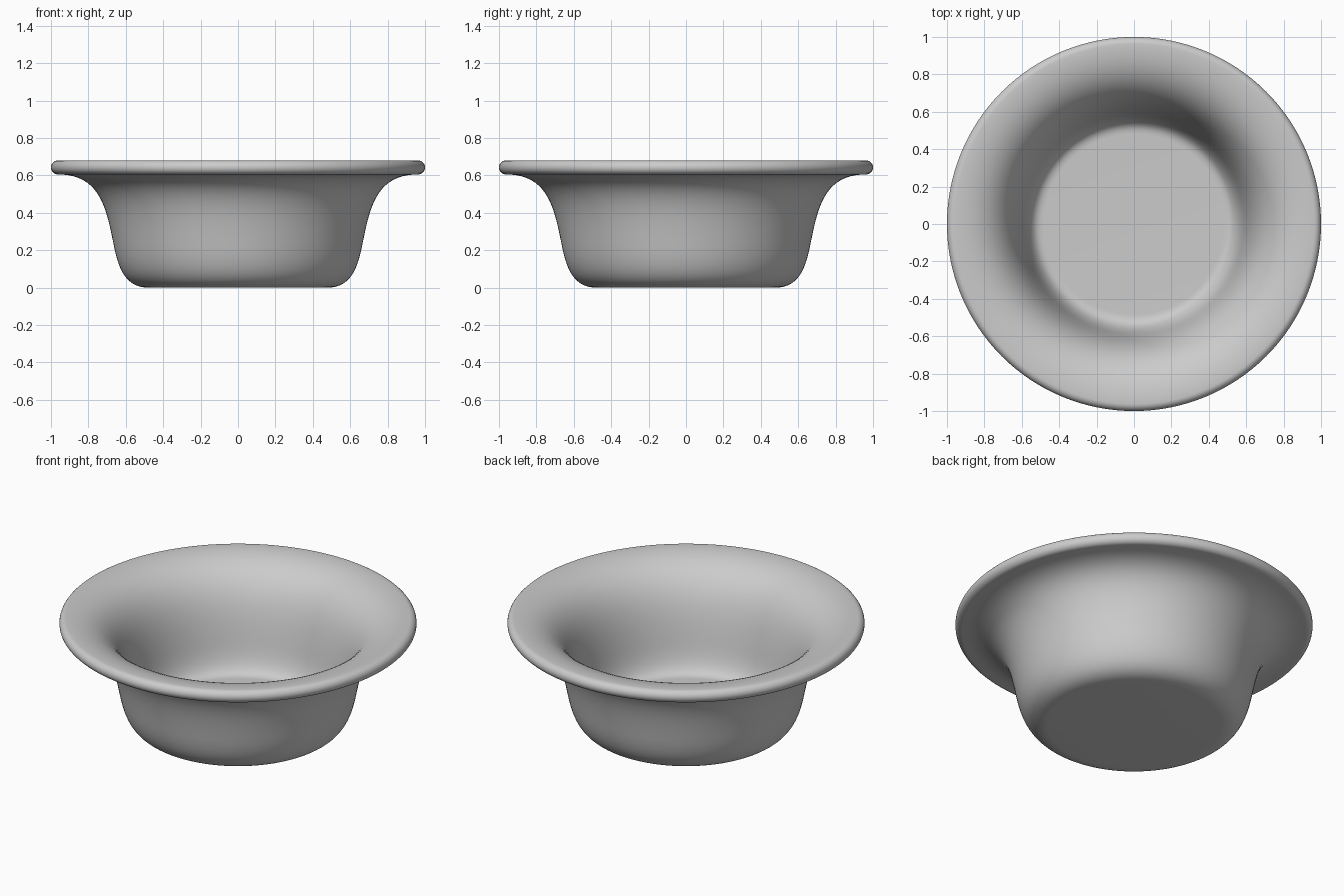
import bpy, bmesh, math
from mathutils import Vector, Matrix
from mathutils.geometry import interpolate_bezier

old = bpy.data.objects.get("Cube")
if old:
    bpy.data.objects.remove(old)

WALL = 0.075
STEPS = 128


def bezier(*pts):
    return interpolate_bezier(*[Vector((x, 0, z)) for x, z in pts], 24)


# Outer profile: rounded foot, then flared wall up to the rim
outer = bezier((0.48, 0), (0.61, 0), (0.643, 0.12), (0.665, 0.23))
outer += bezier((0.665, 0.23), (0.705, 0.43), (0.74, 0.605), (0.9625, 0.605))[1:]

# Inner profile: the outer one offset by the wall thickness
inner = []
for i, p in enumerate(outer):
    if i == 0 or i == len(outer) - 1:
        normal = Vector((0, 0, 1))
    else:
        d = (outer[i + 1] - outer[i - 1]).normalized()
        normal = Vector((-d.z, 0, d.x))
    inner.append(p + normal * WALL)

# Rounded rim edge joining both profiles
r = WALL / 2
centre = outer[-1] + Vector((0, 0, r))
rim = [centre + Vector((math.cos(a), 0, math.sin(a))) * r
       for a in (math.pi * (k / 14 - 0.5) for k in range(1, 14))]

profile = ([Vector((0, 0, 0))] + outer + rim + inner[::-1]
           + [Vector((0, 0, WALL))])

# Revolve the closed section around the vertical axis
bm = bmesh.new()
verts = [bm.verts.new(p) for p in profile]
edges = [bm.edges.new(pair) for pair in zip(verts, verts[1:])]
bmesh.ops.spin(bm, geom=verts + edges, cent=(0, 0, 0), axis=(0, 0, 1),
               angle=math.tau, steps=STEPS, use_merge=True)
bmesh.ops.remove_doubles(bm, verts=bm.verts, dist=0.0001)
bmesh.ops.recalc_face_normals(bm, faces=bm.faces)
mesh = bpy.data.meshes.new("flared_bowl")
bm.to_mesh(mesh)
bm.free()
bowl = bpy.data.objects.new("flared_bowl", mesh)
bpy.context.collection.objects.link(bowl)

# Plain grey material
grey = bpy.data.materials.new("light_grey")
grey.use_nodes = True
grey.diffuse_color = (0.6, 0.6, 0.6, 1)
grey.node_tree.nodes["Principled BSDF"].inputs["Base Color"].default_value = (0.6, 0.6, 0.6, 1)
mesh.materials.append(grey)

bpy.context.view_layer.objects.active = bowl
bowl.select_set(True)
bpy.ops.object.shade_smooth_by_angle(angle=math.radians(40))
